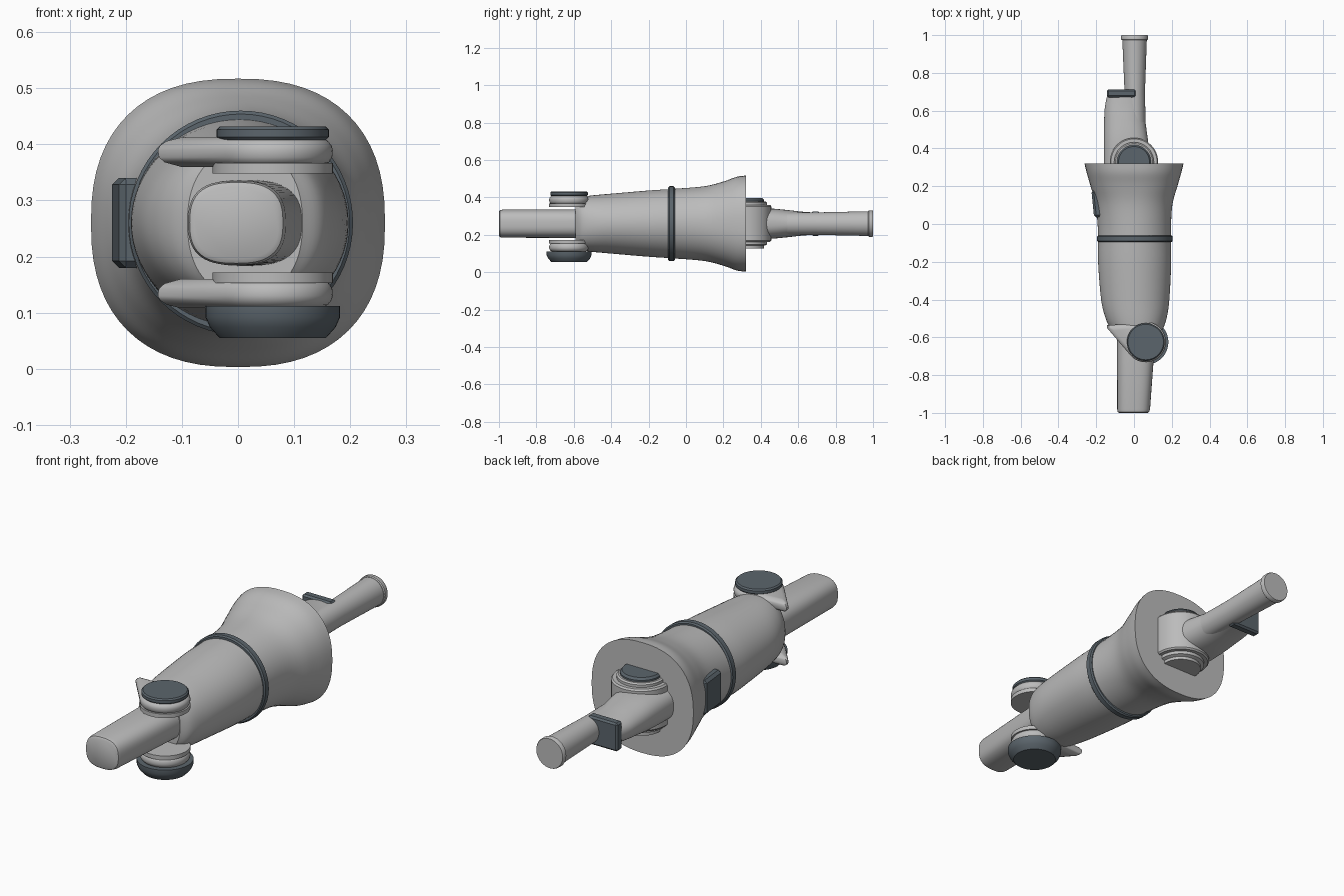
import bpy, bmesh, math
from mathutils import Vector

if "Cube" in bpy.data.objects:
    bpy.data.objects.remove(bpy.data.objects["Cube"], do_unlink=True)


def material(name, rgb):
    m = bpy.data.materials.new(name)
    m.use_nodes = True
    m.diffuse_color = (*rgb, 1)
    m.node_tree.nodes["Principled BSDF"].inputs["Base Color"].default_value = (*rgb, 1)
    return m


LIGHT = material("light grey", (0.5, 0.5, 0.5))
DARK = material("slate grey", (0.105, 0.13, 0.15))
MID = 0.26  # height of the arm's centre line


def finish(bm, name, mat):
    bmesh.ops.recalc_face_normals(bm, faces=bm.faces)
    me = bpy.data.meshes.new(name)
    bm.to_mesh(me)
    bm.free()
    me.materials.append(mat)
    ob = bpy.data.objects.new(name, me)
    bpy.context.collection.objects.link(ob)
    bpy.ops.object.select_all(action="DESELECT")
    ob.select_set(True)
    bpy.context.view_layer.objects.active = ob
    bpy.ops.object.shade_smooth_by_angle(angle=math.radians(35))
    return ob


def skin(name, rings, mat):
    """Join equal rings of points into a closed tube."""
    bm = bmesh.new()
    loops = [[bm.verts.new(p) for p in ring] for ring in rings]
    for a, b in zip(loops, loops[1:]):
        for i in range(len(a)):
            j = (i + 1) % len(a)
            bm.faces.new((a[i], a[j], b[j], b[i]))
    bm.faces.new(loops[0])
    bm.faces.new(loops[-1])
    return finish(bm, name, mat)


def refine(stations, steps):
    """Catmull-Rom interpolation between stations."""
    s = [Vector(v) for v in stations]
    s = [s[0]] + s + [s[-1]]
    out = []
    for a, b, c, d in zip(s, s[1:], s[2:], s[3:]):
        for k in range(steps):
            t = k / steps
            out.append(b + ((c - a) * t + (a * 2 - b * 5 + c * 4 - d) * t * t
                            + (b * 3 - a - c * 3 + d) * t ** 3) * 0.5)
    return out + [s[-1]]


def loft(name, stations, mat, steps=1, seg=64):
    """Stations along y: y, left x, right x, half height, squareness."""
    rings = []
    for y, x0, x1, h, n in refine(stations, steps):
        ring = []
        for i in range(seg):
            a = math.tau * i / seg
            c, s = math.cos(a), math.sin(a)
            px = math.copysign(abs(c) ** (2 / n), c)
            pz = math.copysign(abs(s) ** (2 / n), s)
            ring.append(((x0 + x1) / 2 + (x1 - x0) / 2 * px, y, MID + h * pz))
        rings.append(ring)
    return skin(name, rings, mat)


def disc(name, centre, profile, mat, seg=48):
    """Turned part about z; the profile lists radius, height."""
    cx, cy = centre
    return skin(name, [[(cx + r * math.cos(math.tau * i / seg),
                         cy + r * math.sin(math.tau * i / seg), z)
                        for i in range(seg)] for r, z in profile], mat)


def block(name, centre, size, mat, bevel, turn=0):
    bm = bmesh.new()
    bmesh.ops.create_cube(bm, size=1)
    bmesh.ops.scale(bm, vec=size, verts=bm.verts)
    bmesh.ops.bevel(bm, geom=bm.edges[:], offset=bevel, segments=1, affect="EDGES")
    ob = finish(bm, name, mat)
    ob.location = centre
    ob.rotation_euler.z = turn
    return ob


# Flared main shell
loft("main_shell", [
    (-0.59, -0.09, 0.115, 0.13, 2.3),
    (-0.56, -0.12, 0.15, 0.142, 2.2),
    (-0.5, -0.15, 0.172, 0.151, 2.1),
    (-0.4, -0.174, 0.187, 0.16, 2),
    (-0.2, -0.19, 0.197, 0.177, 2),
    (-0.05, -0.19, 0.195, 0.187, 2),
    (0.1, -0.203, 0.203, 0.2, 2.1),
    (0.2, -0.23, 0.23, 0.225, 2.25),
    (0.27, -0.25, 0.25, 0.25, 2.35),
    (0.32, -0.262, 0.262, 0.257, 2.4)], LIGHT, steps=5)

# Dark band around the shell
loft("shell_band", [(y, 0.005 - r, 0.005 + r, r, 2) for y, r in
                    ((-0.095, 0.185), (-0.095, 0.194), (-0.089, 0.2),
                     (-0.066, 0.2), (-0.06, 0.194), (-0.06, 0.185))], DARK)

# Side box on the flare
block("side_box", (-0.196, 0.108, MID), (0.045, 0.145, 0.16), DARK, 0.012, 0.1)

# Front tube with softened tip
loft("front_tube", [
    (-1, -0.078, 0.072, 0.064, 2.7),
    (-0.995, -0.086, 0.08, 0.072, 2.7),
    (-0.98, -0.089, 0.085, 0.075, 2.7),
    (-0.5, -0.089, 0.12, 0.077, 2.7)], LIGHT)

# Front joint: collars and pointed plates, mirrored above and below
JOINT = (0.062, -0.625)
outline = [(-0.205, 0.09), (-0.205, 0.075)]
outline += [(0.107 * math.cos(math.radians(a)), 0.107 * math.sin(math.radians(a)))
            for a in range(218, 440, 6)]
outline += [(0, 0.098)]
for side, label in ((1, "upper"), (-1, "lower")):
    disc(label + "_collar", JOINT,
         [(0.107, MID + side * z) for z in (0.088, 0.107)], LIGHT)
    layers = ((0.1, 0.8), (0.108, 0.94), (0.117, 0.99), (0.13, 1),
              (0.138, 0.98), (0.146, 0.92), (0.152, 0.8))
    skin(label + "_pointed_plate",
         [[(JOINT[0] + x * k, JOINT[1] + y * k, MID + side * z) for x, y in outline]
          for z, k in layers], LIGHT)
disc("upper_joint_cap", JOINT, [(0.095, 0.408), (0.1, 0.413), (0.1, 0.426),
                                (0.094, 0.432)], DARK)
disc("lower_joint_cap", JOINT, [(0.12, 0.112), (0.12, 0.092), (0.112, 0.074),
                                (0.095, 0.055)], DARK)

# Rear joint housing with caps
REAR = (0, 0.328)
disc("rear_housing", REAR, [(0.122, 0.163), (0.128, 0.17), (0.128, 0.352),
                            (0.122, 0.36)], LIGHT)
disc("rear_upper_ring", REAR, [(0.105, 0.355), (0.105, 0.372), (0.098, 0.378)], LIGHT)
disc("rear_upper_cap", REAR, [(0.09, 0.37), (0.09, 0.386), (0.082, 0.396)], DARK)
disc("rear_lower_cap", REAR, [(0.105, 0.17), (0.105, 0.148), (0.09, 0.142),
                              (0.09, 0.128)], LIGHT)

# Wide rear arm narrowing into the rear tube
loft("rear_arm", [
    (0.32, -0.16, 0.09, 0.083, 2.6),
    (0.45, -0.16, 0.073, 0.081, 2.4),
    (0.55, -0.158, 0.06, 0.072, 2.2),
    (0.62, -0.154, 0.056, 0.064, 2.2),
    (0.69, -0.14, 0.05, 0.059, 2.2)], LIGHT, steps=4)
loft("rear_tube", [
    (0.5, -0.05, 0.062, 0.06, 2),
    (0.7, -0.05, 0.058, 0.06, 2),
    (0.98, -0.062, 0.068, 0.066, 2)], LIGHT)
loft("rear_tube_rim", [
    (0.974, -0.064, 0.07, 0.067, 2),
    (0.978, -0.068, 0.074, 0.071, 2),
    (0.995, -0.068, 0.074, 0.071, 2),
    (1, -0.065, 0.071, 0.068, 2)], LIGHT)

# Dark plate across the rear arm
block("rear_plate", (-0.067, 0.692, MID), (0.153, 0.042, 0.132), DARK, 0.008)
